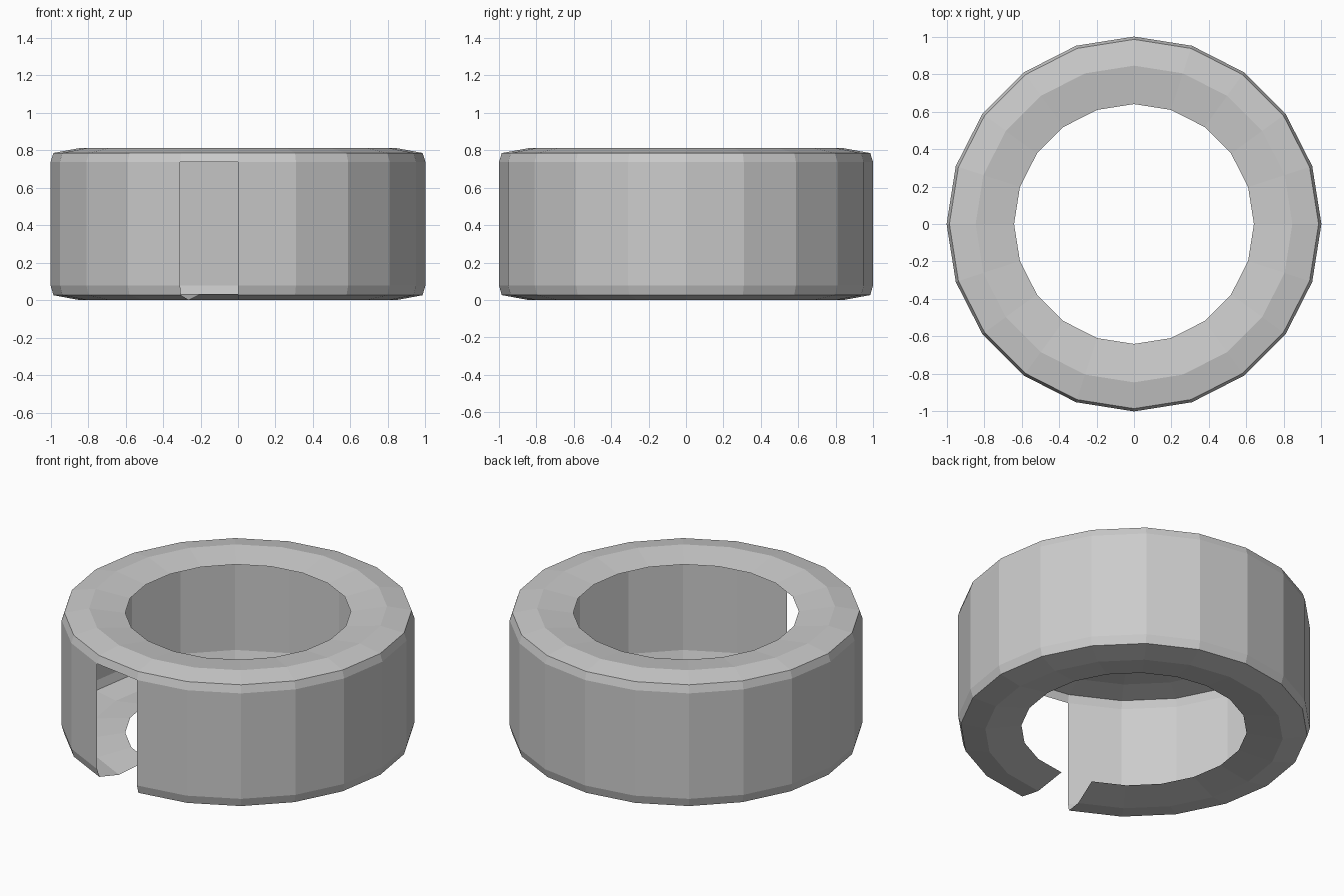
import bpy, bmesh, math

if "Cube" in bpy.data.objects:
    bpy.data.objects.remove(bpy.data.objects["Cube"])

SIDES = 20
# C-shaped cross-section (radius, height): bottom flange, wall, top flange
PROFILE = [(0.64, 0.032), (0.845, 0.0), (0.985, 0.026), (1.0, 0.078),
           (1.0, 0.738), (0.985, 0.785), (0.845, 0.811), (0.64, 0.781)]
GAP_SIDE = 14      # the side just left of centre at the front
BRIDGE_START = 4   # profile strips from here up cross over the gap

bm = bmesh.new()

# Rings of vertices, one per profile point
rings = []
for r, z in PROFILE:
    ring = []
    for i in range(SIDES):
        a = 2 * math.pi * i / SIDES
        ring.append(bm.verts.new((r * math.cos(a), r * math.sin(a), z)))
    rings.append(ring)

# Shell faces, leaving the front slot open through wall and bottom flange
for k in range(len(PROFILE) - 1):
    for i in range(SIDES):
        if i == GAP_SIDE and k < BRIDGE_START:
            continue
        j = (i + 1) % SIDES
        bm.faces.new((rings[k][i], rings[k][j], rings[k + 1][j], rings[k + 1][i]))

mesh = bpy.data.meshes.new("slotted_ring_shell")
bm.to_mesh(mesh)
bm.free()
shell = bpy.data.objects.new("slotted_ring_shell", mesh)
bpy.context.collection.objects.link(shell)
